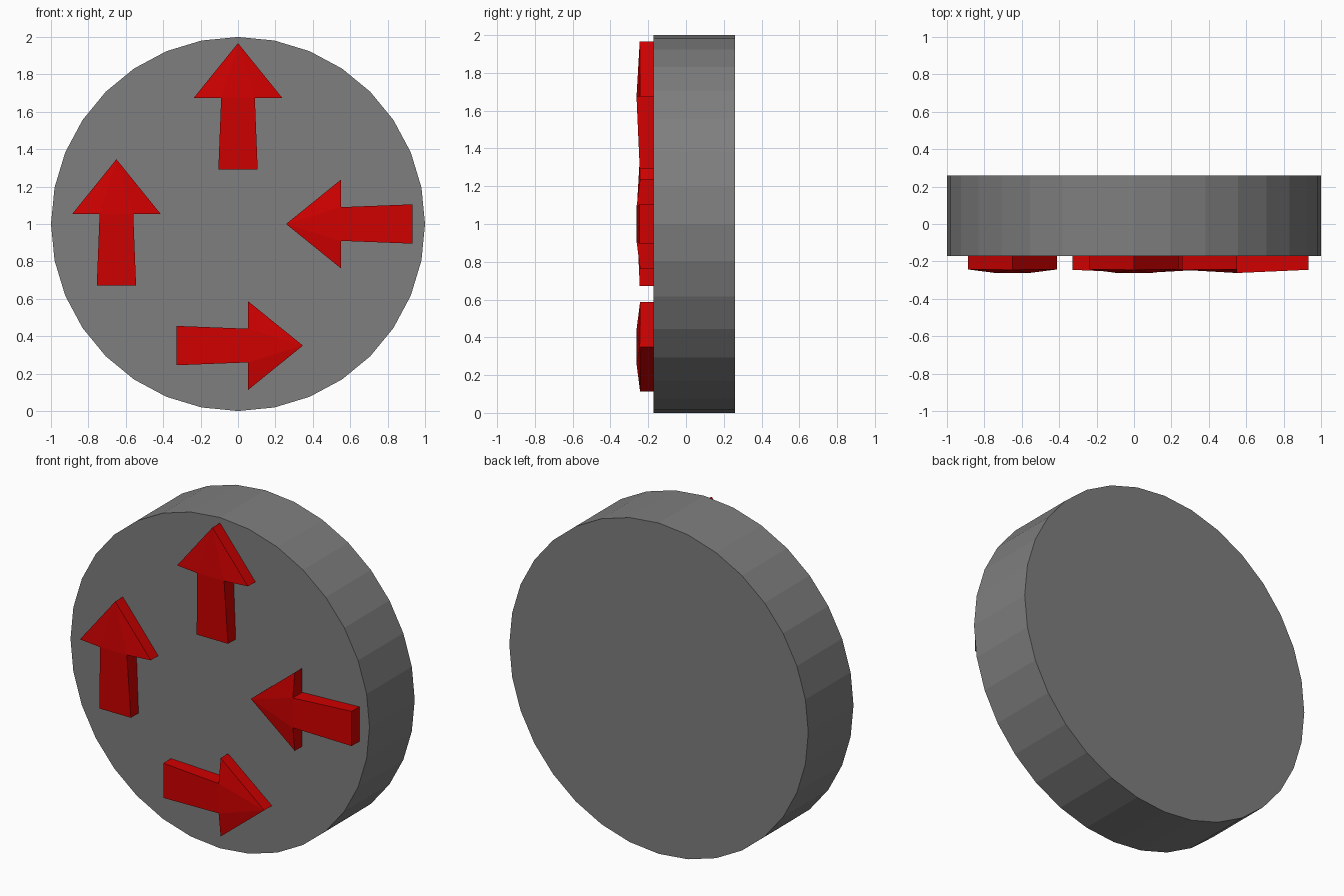
import bpy
import bmesh
from math import radians
from mathutils import Matrix

if "Cube" in bpy.data.objects:
    bpy.data.objects.remove(bpy.data.objects["Cube"])

FACE_Y = -0.172   # front face of the disc
BACK_Y = 0.26


def make_material(name, color):
    mat = bpy.data.materials.new(name)
    mat.diffuse_color = (*color, 1)
    mat.use_nodes = True
    mat.node_tree.nodes["Principled BSDF"].inputs["Base Color"].default_value = mat.diffuse_color
    return mat


red = make_material("red", (0.64, 0.0, 0.0))
dark_grey = make_material("dark_grey", (0.21, 0.21, 0.21))

# Disc standing upright
bpy.ops.mesh.primitive_cylinder_add(
    vertices=32, radius=1, depth=BACK_Y - FACE_Y,
    location=(0, (FACE_Y + BACK_Y) / 2, 1), rotation=(radians(90), 0, 0))
disc = bpy.context.object
disc.name = "disc"
disc.data.materials.append(dark_grey)

# Arrow outline pointing up: (x, y, z), with the neck raised into a crease
TIP = (0, -0.245, 0.293)
HALF = [(0.237, -0.243, 0), (0.09, -0.262, 0), (0.105, -0.245, -0.382)]
OUTLINE = [TIP] + HALF + [(-x, y, z) for x, y, z in reversed(HALF)]


def add_arrow(name, x, z, turn):
    bm = bmesh.new()
    front = [bm.verts.new(p) for p in OUTLINE]
    back = [bm.verts.new((px, FACE_Y, pz)) for px, _, pz in OUTLINE]
    # front: centre and side facets of the head, then the shaft
    for facet in ((0, 2, 5), (0, 1, 2), (0, 5, 6), (2, 3, 4, 5)):
        bm.faces.new([front[i] for i in facet])
    # side walls and back
    n = len(OUTLINE)
    for i in range(n):
        j = (i + 1) % n
        bm.faces.new((front[i], back[i], back[j], front[j]))
    bm.faces.new(back)
    bm.transform(Matrix.Rotation(radians(turn), 4, 'Y'))
    bmesh.ops.recalc_face_normals(bm, faces=bm.faces)
    mesh = bpy.data.meshes.new(name)
    bm.to_mesh(mesh)
    bm.free()
    mesh.materials.append(red)
    obj = bpy.data.objects.new(name, mesh)
    obj.location = (x, 0, z)
    bpy.context.collection.objects.link(obj)


# Four arrows, turned clockwise as seen from the front
add_arrow("top_arrow", 0, 1.674, 0)
add_arrow("left_arrow", -0.65, 1.053, 0)
add_arrow("right_arrow", 0.55, 1.0, -90)
add_arrow("bottom_arrow", 0.054, 0.35, 90)
